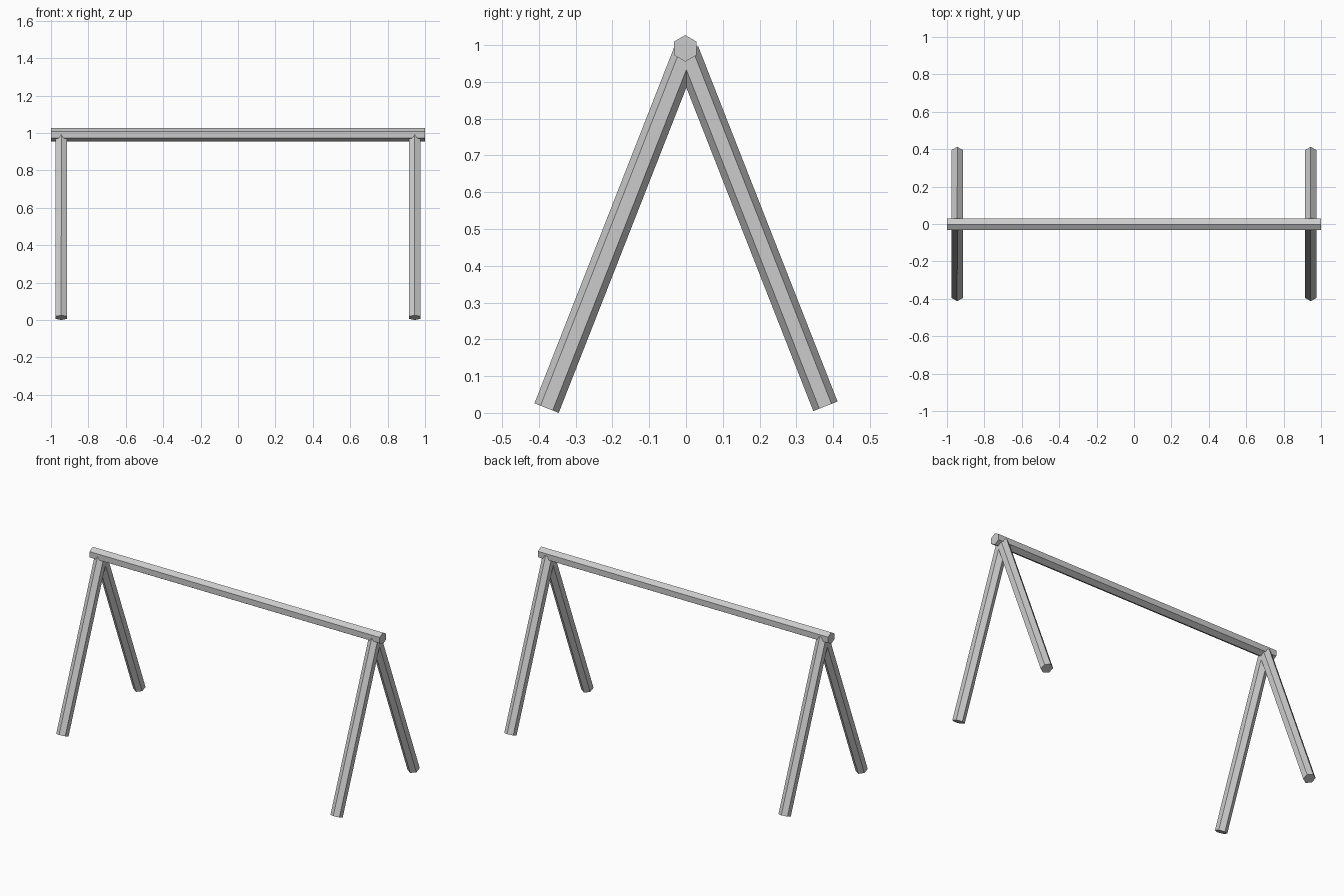
import bpy
from mathutils import Vector, Matrix

cube = bpy.data.objects.get("Cube")
if cube:
    bpy.data.objects.remove(cube, do_unlink=True)

GREY = 0.6
grey = bpy.data.materials.new("plain_grey")
grey.use_nodes = True
grey.diffuse_color = (GREY, GREY, GREY, 1)
grey.node_tree.nodes["Principled BSDF"].inputs["Base Color"].default_value = (GREY, GREY, GREY, 1)


def hex_bar(name, start, end, radius):
    """Six-sided bar between two points, flat sides facing along x or y."""
    start, end = Vector(start), Vector(end)
    axis = (end - start).normalized()
    # One ridge lies square to the bar within the y-z plane
    ridge = Vector((0, 0, 1)) if abs(axis.x) > 0.9 else Vector((1, 0, 0)).cross(axis)
    side = axis.cross(ridge)
    bpy.ops.mesh.primitive_cylinder_add(vertices=6, radius=radius, depth=(end - start).length)
    bar = bpy.context.object
    bar.name = name
    frame = Matrix((side, ridge, axis)).transposed().to_4x4()
    bar.matrix_world = Matrix.Translation((start + end) / 2) @ frame
    bar.data.materials.append(grey)
    return bar


# Top beam
hex_bar("top_beam", (-1, -0.002, 0.991), (1, -0.002, 0.991), 0.036)

# Splayed legs, one pair at each end, meeting inside the beam
for side, x in (("left", 0.945), ("right", -0.945)):
    hex_bar(f"front_{side}_leg", (x, -0.379, 0.013), (x, 0, 0.979), 0.0355)
    hex_bar(f"back_{side}_leg", (x, 0.379, 0.018), (x, 0, 0.984), 0.0355)
